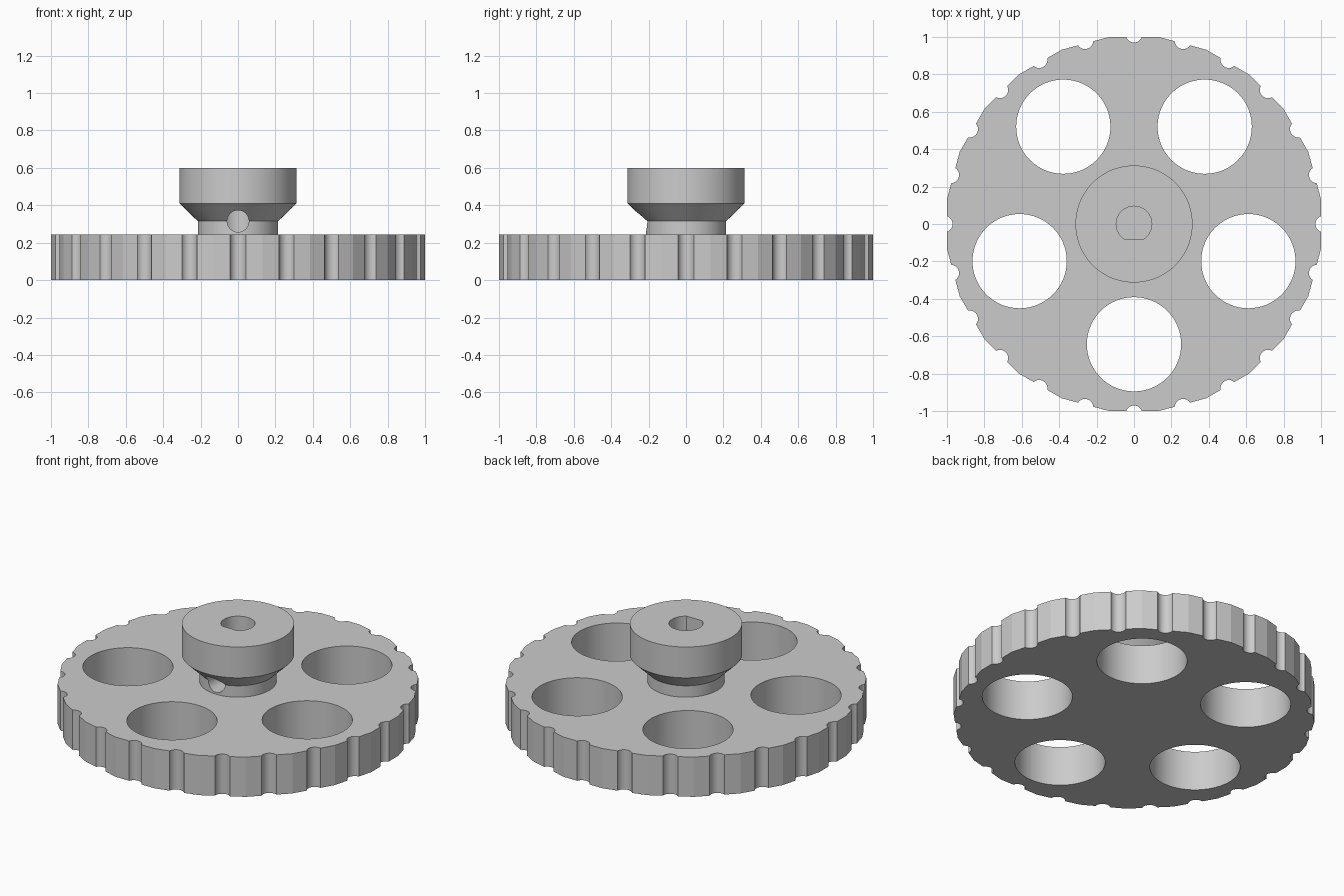
import bpy
import bmesh
from math import sin, cos, tan, pi, radians, asin
from mathutils import Matrix, Vector

if "Cube" in bpy.data.objects:
    bpy.data.objects.remove(bpy.data.objects["Cube"])

WHEEL_H = 0.245
HUB_TOP = 0.6
TEETH = 24
STEP = 2 * pi / TEETH

grey = bpy.data.materials.new("plain grey")
grey.use_nodes = True
GREY = (0.6, 0.6, 0.6, 1)
grey.diffuse_color = GREY
grey.node_tree.nodes["Principled BSDF"].inputs["Base Color"].default_value = GREY


def to_object(name, bm):
    bmesh.ops.recalc_face_normals(bm, faces=bm.faces)
    mesh = bpy.data.meshes.new(name)
    bm.to_mesh(mesh)
    bm.free()
    mesh.materials.append(grey)
    obj = bpy.data.objects.new(name, mesh)
    bpy.context.collection.objects.link(obj)
    return obj


def prism(name, outline, z0, z1):
    bm = bmesh.new()
    face = bm.faces.new([bm.verts.new((x, y, z0)) for x, y in outline])
    ext = bmesh.ops.extrude_face_region(bm, geom=[face])
    verts = [v for v in ext["geom"] if isinstance(v, bmesh.types.BMVert)]
    bmesh.ops.translate(bm, verts=verts, vec=(0, 0, z1 - z0))
    return to_object(name, bm)


def circle(r, n=64, cx=0, cy=0):
    return [(cx + r * cos(2 * pi * i / n), cy + r * sin(2 * pi * i / n)) for i in range(n)]


def cut(target, cutter):
    cutter.hide_render = True
    mod = target.modifiers.new("cut", "BOOLEAN")
    mod.operation = "DIFFERENCE"
    mod.solver = "EXACT"
    mod.object = cutter
    bpy.ops.object.select_all(action="DESELECT")
    bpy.context.view_layer.objects.active = target
    target.select_set(True)
    bpy.ops.object.modifier_apply(modifier=mod.name)
    bpy.data.objects.remove(cutter)


def smooth(obj, angle):
    bpy.ops.object.select_all(action="DESELECT")
    bpy.context.view_layer.objects.active = obj
    obj.select_set(True)
    bpy.ops.object.shade_smooth_by_angle(angle=radians(angle))


# Faceted rim: a round groove in the middle of each flat, a corner between flats
half_width, depth, arc_steps = 0.042, 0.03, 14
groove_r = (half_width ** 2 + depth ** 2) / (2 * depth)
groove_x = 1 - depth + groove_r
spread = asin(half_width / groove_r)
tooth = []
for i in range(arc_steps + 1):
    a = spread * (2 * i / arc_steps - 1)
    tooth.append(Vector((groove_x - groove_r * cos(a), groove_r * sin(a))))
tooth.append(Vector((1, tan(STEP / 2))))
rim = []
for k in range(TEETH):
    turn = Matrix.Rotation(k * STEP, 2)
    rim += [tuple(turn @ p) for p in tooth]
wheel = prism("grooved_wheel", rim, 0, WHEEL_H)

# Five round lightening holes
for k in range(5):
    a = -pi / 2 + k * 2 * pi / 5
    cut(wheel, prism("hole_cutter", circle(0.252, 64, 0.643 * cos(a), 0.643 * sin(a)), -0.1, 0.4))
smooth(wheel, 12)

# Hub turned from a profile: neck, flare and collar
bm = bmesh.new()
profile = [(0.215, WHEEL_H), (0.215, 0.315), (0.313, 0.41), (0.313, HUB_TOP)]
rings = [[bm.verts.new((x, y, z)) for x, y in circle(r, 72)] for r, z in profile]
for low, high in zip(rings, rings[1:]):
    for i in range(len(low)):
        j = (i + 1) % len(low)
        bm.faces.new((low[i], low[j], high[j], high[i]))
bm.faces.new(rings[0])
bm.faces.new(rings[-1])
hub = to_object("hub", bm)

# D-shaped shaft bore
bore = [(x, y) for x, y in circle(0.095, 64) if y > -0.08]
flat_x = (0.095 ** 2 - 0.08 ** 2) ** 0.5
split = next(i for i in range(1, len(bore)) if bore[i][0] > 0 and bore[i - 1][0] < 0 and bore[i][1] < 0)
bore[split:split] = [(-flat_x, -0.08), (flat_x, -0.08)]
cut(hub, prism("bore_cutter", bore, 0.1, 0.8))

# Set screw hole from the front into the bore
screw = prism("screw_cutter", circle(0.058, 48), 0, 0.5)
screw.data.transform(Matrix.Translation((0, 0, 0.315)) @ Matrix.Rotation(pi / 2, 4, "X"))
cut(hub, screw)
smooth(hub, 20)
